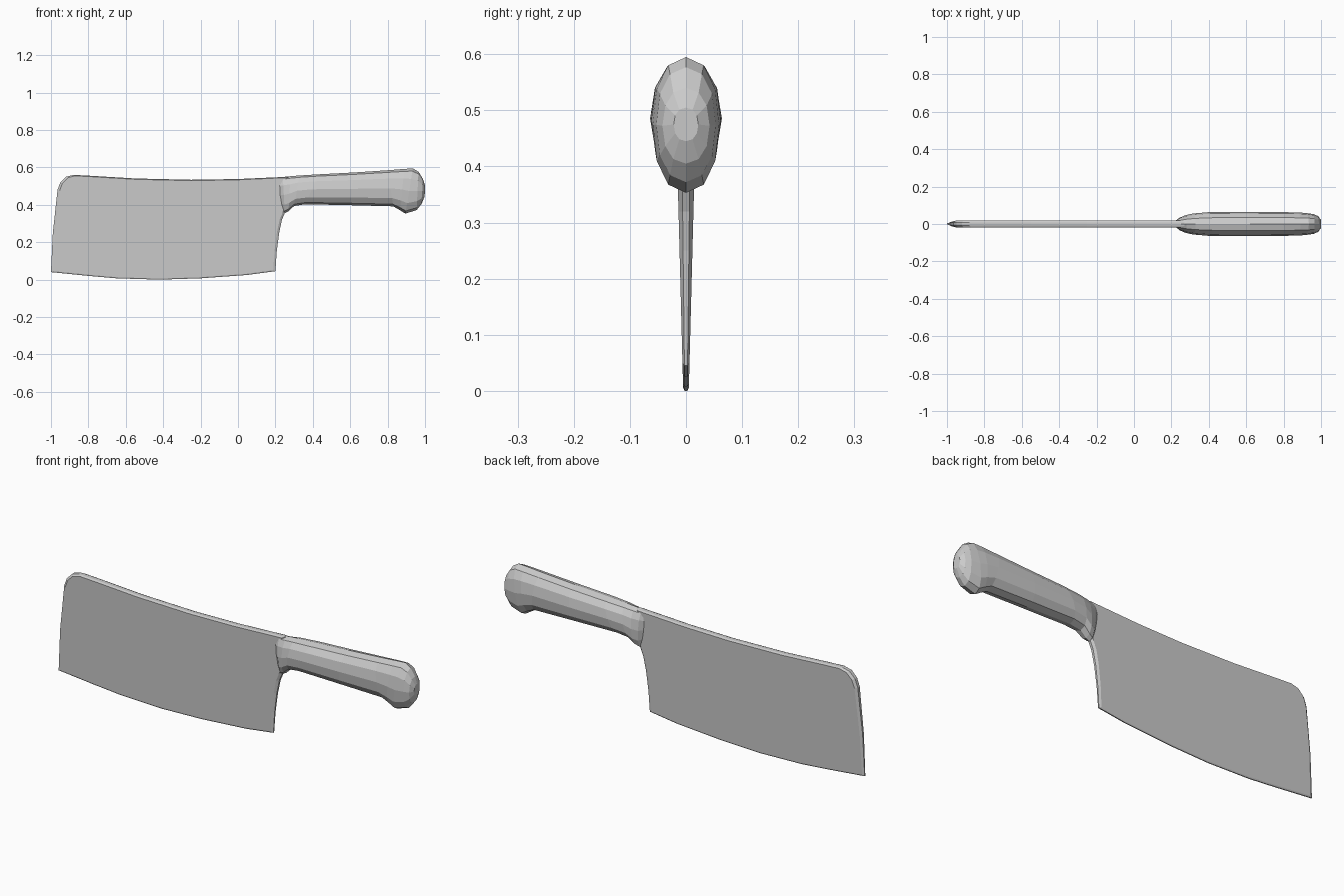
import bpy, bmesh, math

if "Cube" in bpy.data.objects:
    bpy.data.objects.remove(bpy.data.objects["Cube"])

steel = bpy.data.materials.new("plain_grey")
steel.diffuse_color = (0.6, 0.6, 0.6, 1)
steel.use_nodes = True
steel.node_tree.nodes["Principled BSDF"].inputs["Base Color"].default_value = steel.diffuse_color


def make_object(name, bm):
    bmesh.ops.recalc_face_normals(bm, faces=bm.faces)
    mesh = bpy.data.meshes.new(name)
    bm.to_mesh(mesh)
    bm.free()
    mesh.materials.append(steel)
    obj = bpy.data.objects.new(name, mesh)
    bpy.context.collection.objects.link(obj)
    return obj


def loft(name, rings):
    """Bridge closed rings of points and cap both ends."""
    bm = bmesh.new()
    vs = [[bm.verts.new(p) for p in ring] for ring in rings]
    n = len(vs[0])
    for a, b in zip(vs, vs[1:]):
        for i in range(n):
            j = (i + 1) % n
            bm.faces.new((a[i], a[j], b[j], b[i]))
    bm.faces.new(vs[0])
    bm.faces.new(vs[-1])
    return make_object(name, bm)


# Blade: outline with softened rim, thickness tapering towards the cutting edge
outline = [(-1, 0.04), (-0.99, 0.25), (-0.965, 0.48), (-0.95, 0.52), (-0.92, 0.55),
           (-0.88, 0.56), (-0.8, 0.556), (-0.55, 0.541), (-0.25, 0.534), (0, 0.538),
           (0.2, 0.547), (0.27, 0.55), (0.27, 0.40), (0.252, 0.36), (0.235, 0.32),
           (0.22, 0.25), (0.207, 0.15), (0.2, 0.045), (0.05, 0.025), (-0.2, 0.007),
           (-0.42, 0.0), (-0.65, 0.007), (-0.8, 0.02)]


def blade_ring(side, inset, depth):
    ring = []
    for x, z in outline:
        x = -0.39 + (x + 0.39) * inset
        z = 0.3 + (z - 0.3) * inset
        ring.append((x, side * depth * (0.005 + 0.026 * z), z))
    return ring


blade = loft("blade", [blade_ring(-1, 0.98, 1), blade_ring(-1, 1, 0.45),
                       blade_ring(1, 1, 0.45), blade_ring(1, 0.98, 1)])

# Small hanging hole near the top front corner
bm = bmesh.new()
bmesh.ops.create_cone(bm, cap_ends=True, segments=5, radius1=0.018, radius2=0.018, depth=0.2)
for v in bm.verts:
    x, y, z = v.co
    v.co = (-0.876 + x, z, 0.478 + y)
cutter = make_object("hole_cutter", bm)
cutter.hide_render = True
cutter.hide_viewport = True
mod = blade.modifiers.new("hole", 'BOOLEAN')
mod.operation = 'DIFFERENCE'
mod.solver = 'EXACT'
mod.object = cutter

# Handle: rings given as top x, top z, bottom x, bottom z, half width
stations = [(0.21, 0.543, 0.238, 0.365, 0.016), (0.24, 0.549, 0.25, 0.356, 0.034),
            (0.28, 0.553, 0.27, 0.366, 0.047), (0.33, 0.557, 0.30, 0.394, 0.056),
            (0.43, 0.563, 0.36, 0.403, 0.063), (0.62, 0.573, 0.60, 0.398, 0.064),
            (0.80, 0.585, 0.83, 0.392, 0.063), (0.89, 0.592, 0.865, 0.372, 0.062),
            (0.935, 0.595, 0.895, 0.353, 0.059), (0.965, 0.577, 0.955, 0.372, 0.053),
            (0.988, 0.54, 0.982, 0.405, 0.042), (1.0, 0.505, 0.998, 0.445, 0.022)]


def power(v, e):
    return math.copysign(abs(v) ** e, v)


rings = []
for xt, zt, xb, zb, w in stations:
    ring = []
    for i in range(12):
        a = math.tau * i / 12
        s, c = power(math.sin(a), 0.9), power(math.cos(a), 0.9)
        f = (c + 1) / 2
        ring.append((xb + (xt - xb) * f, w * s, zb + (zt - zb) * f))
    rings.append(ring)
loft("handle", rings)
